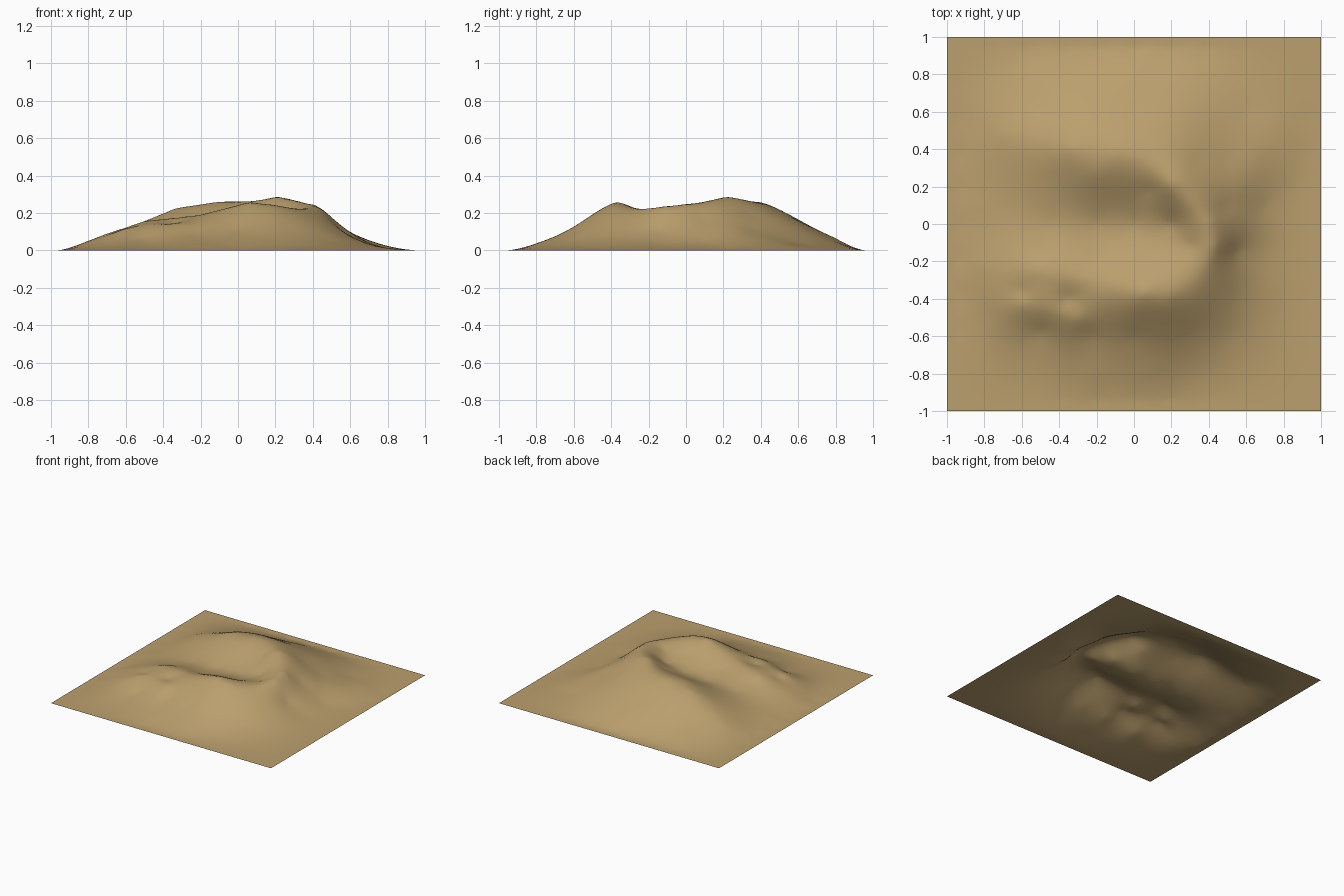
import bpy, math

if "Cube" in bpy.data.objects:
    bpy.data.objects.remove(bpy.data.objects["Cube"])

# Crest lines of the terrain (x, y, height); creased where the surface folds
RIDGES = [
    # back rim running round to the right and front of the open crater
    [(-.7, .48, .08), (-.5, .43, .155), (-.33, .4, .225), (-.1, .375, .26), (.08, .35, .262),
     (.2, .21, .285), (.41, .01, .243), (.43, -.12, .23), (.36, -.29, .212),
     (.2, -.38, .24), (.06, -.37, .257), (-.2, -.32, .19), (-.5, -.24, .155), (-.7, -.27, .09), (-.88, -.21, .02)],
    # spur to the back right
    [(.41, .01, .243), (.5, .1, .16), (.6, .23, .098), (.7, .46, .045), (.8, .6, .014)],
    # front left ledge
    [(-.72, -.44, .07), (-.6, -.43, .118), (-.45, -.45, .138), (-.3, -.51, .142), (-.22, -.6, .09)],
]
# Crater floor and outer flanks
SPOTS = [
    (-.2, .27, .228), (-.2, .19, .19), (-.45, .25, .15), (-.2, 0, .115), (0, 0, .13), (.2, 0, .17),
    (.08, .18, .215), (-.45, 0, .10), (-.65, .05, .07), (-.82, .1, .03), (-.2, -.18, .145), (.1, -.2, .185),
    (.3, -.12, .2), (-.5, -.15, .12), (-.35, -.4, .14), (-.6, -.36, .11),
    (0, .6, .16), (0, .8, .065), (-.5, .62, .095), (-.5, .8, .04), (.3, .6, .125), (.3, .8, .045),
    (.35, .35, .19), (.5, .35, .12), (.6, .6, .04), (-.8, .5, .035), (-.8, -.5, .03),
    (-.5, -.58, .06), (-.5, -.75, .02), (-.2, -.8, .03), (0, -.6, .115), (.1, -.78, .045),
    (.3, -.6, .10), (.5, -.6, .05), (.35, -.8, .02), (.55, -.15, .11), (.7, -.15, .035),
    (.55, -.4, .085), (.7, .1, .04), (.75, -.5, .015), (.85, .2, .006),
]


def densify(line, step=.07):
    out = [line[0]]
    for a, b in zip(line, line[1:]):
        n = max(1, round(math.dist(a, b) / step))
        out += [tuple(a[k] + (b[k] - a[k]) * i / n for k in range(3)) for i in range(1, n + 1)]
    return out


pts = list(SPOTS)
for r in RIDGES:
    pts += densify(r)
for i in range(-5, 6):                       # flat border
    for s in (-1, 1):
        for d in (.94, 1.04):
            pts += [(i * d / 5, s * d, 0), (s * d, i * d / 5, 0)]
unique = {(round(p[0], 3), round(p[1], 3)): p[2] for p in pts}
xy, zs = list(unique), list(unique.values())


def kernel(a, b):
    return math.dist(a, b) ** 1.4


def solve(A, b):
    n = len(b)
    M = [row + [v] for row, v in zip(A, b)]
    for c in range(n):
        p = max(range(c, n), key=lambda r: abs(M[r][c]))
        M[c], M[p] = M[p], M[c]
        for r in range(c + 1, n):
            f = M[r][c] / M[c][c]
            if f:
                M[r] = [u - f * v for u, v in zip(M[r], M[c])]
    x = [0] * n
    for r in range(n - 1, -1, -1):
        x[r] = (M[r][n] - sum(M[r][k] * x[k] for k in range(r + 1, n))) / M[r][r]
    return x


# Smooth surface passing through all the control points
A = [[kernel(p, q) for q in xy] + [1.0] for p in xy] + [[1.0] * len(xy) + [0.0]]
w = solve(A, zs + [0.0])


def height(x, y):
    z = w[-1] + sum(wi * kernel((x, y), p) for wi, p in zip(w, xy))
    edge = min(1, (1 - max(abs(x), abs(y))) / .08)
    return max(0, z) * edge


# Terrain sheet
N = 100
bpy.ops.mesh.primitive_grid_add(x_subdivisions=N, y_subdivisions=N, size=2)
terrain = bpy.context.object
terrain.name = "hill_terrain"
for v in terrain.data.vertices:
    v.co.z = height(v.co.x, v.co.y)

sand = bpy.data.materials.new("sand")
sand.diffuse_color = (.50, .35, .155, 1)
sand.use_nodes = True
sand.node_tree.nodes["Principled BSDF"].inputs["Base Color"].default_value = sand.diffuse_color
terrain.data.materials.append(sand)
bpy.ops.object.shade_smooth_by_angle(angle=math.radians(30))
